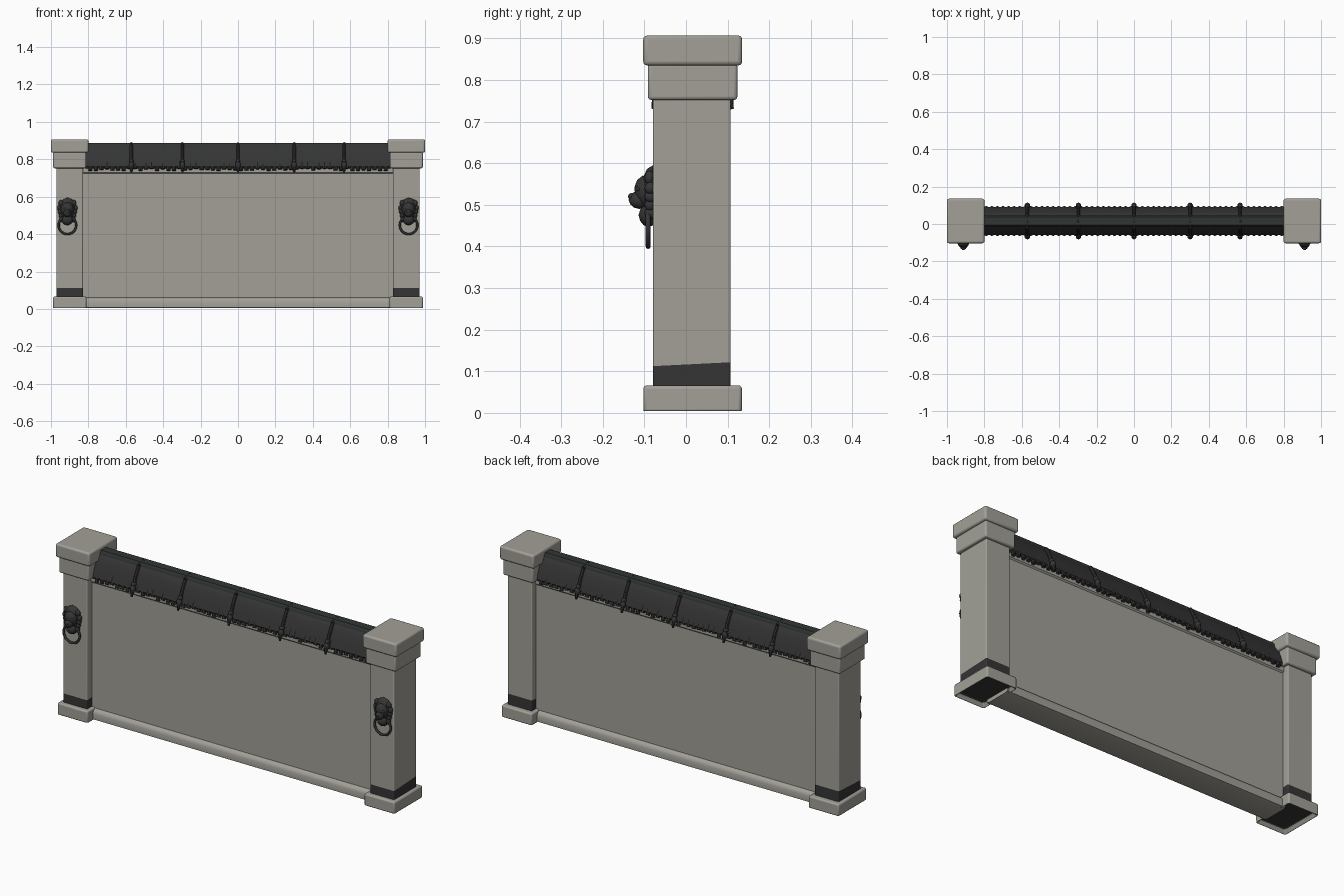
import bpy, bmesh, math, random
from mathutils import Matrix, Vector

random.seed(4)
if "Cube" in bpy.data.objects:
    bpy.data.objects.remove(bpy.data.objects["Cube"], do_unlink=True)

CY = 0.016  # depth centre line of wall and pillars


def material(name, rgb):
    m = bpy.data.materials.new(name)
    m.use_nodes = True
    m.diffuse_color = (*rgb, 1)
    m.node_tree.nodes["Principled BSDF"].inputs["Base Color"].default_value = (*rgb, 1)
    return m


STONE = material("warm grey stone", (0.36, 0.35, 0.31))
DARK = material("charcoal", (0.035, 0.035, 0.035))
RIDGE = material("dark green grey", (0.03, 0.036, 0.033))


def finish(name, bm, mats, bevel=0, smooth=True):
    bmesh.ops.recalc_face_normals(bm, faces=bm.faces)
    me = bpy.data.meshes.new(name)
    bm.to_mesh(me)
    bm.free()
    ob = bpy.data.objects.new(name, me)
    bpy.context.collection.objects.link(ob)
    for m in mats:
        me.materials.append(m)
    if bevel:
        b = ob.modifiers.new("soft edges", "BEVEL")
        b.width, b.segments, b.limit_method = bevel, 3, "ANGLE"
    if smooth:
        bpy.ops.object.select_all(action="DESELECT")
        bpy.context.view_layer.objects.active = ob
        ob.select_set(True)
        bpy.ops.object.shade_smooth_by_angle(angle=math.radians(40))
    return ob


def box_mesh(x, y, z, sx, sy, z1):
    bm = bmesh.new()
    mat = Matrix.Translation((x, y, (z + z1) / 2)) @ Matrix.Diagonal((sx, sy, z1 - z, 1))
    bmesh.ops.create_cube(bm, size=1, matrix=mat)
    return bm


def add_extrusion(bm, half, x0, x1):
    # symmetric (offset, height) profile swept along x
    pts = half + [(-o, z) for o, z in reversed(half)]
    face = bm.faces.new([bm.verts.new((x0, CY + o, z)) for o, z in pts])
    res = bmesh.ops.extrude_face_region(bm, geom=[face])
    verts = [g for g in res["geom"] if isinstance(g, bmesh.types.BMVert)]
    bmesh.ops.translate(bm, vec=(x1 - x0, 0, 0), verts=verts)
    bm.faces.ensure_lookup_table()


def add_ball(bm, pos, size, tilt=0):
    mat = Matrix.Translation(pos) @ Matrix.Rotation(tilt, 4, "X") @ Matrix.Diagonal((*size, 1))
    bmesh.ops.create_icosphere(bm, subdivisions=2, radius=1, matrix=mat)


def add_rod(bm, a, b, r0, r1, sides=8):
    a, b = Vector(a), Vector(b)
    d = b - a
    mat = Matrix.Translation((a + b) / 2) @ d.to_track_quat("Z", "Y").to_matrix().to_4x4()
    bmesh.ops.create_cone(bm, cap_ends=True, segments=sides, radius1=r0, radius2=r1,
                          depth=d.length, matrix=mat)


# Pillars
for side, tag in ((1, "left"), (-1, "right")):
    x = side * 0.9
    finish(tag + "_pillar_cap", box_mesh(x, CY, 0.835, 0.2, 0.238, 0.907), [STONE], 0.01)
    finish(tag + "_pillar_neck", box_mesh(x, CY, 0.752, 0.176, 0.215, 0.84), [STONE], 0.008)

    # Shaft with a dark painted foot
    bm = box_mesh(x, 0.014, 0.04, 0.142, 0.187, 0.78)
    bmesh.ops.bisect_plane(bm, geom=bm.verts[:] + bm.edges[:] + bm.faces[:],
                           plane_co=(x, 0.014, 0.117), plane_no=(0, -0.05, 1))
    for f in bm.faces:
        if f.calc_center_median().z < 0.117:
            f.material_index = 1
    finish(tag + "_pillar_shaft", bm, [STONE, DARK], 0.005)

    # Base with a hollow underside
    bm = box_mesh(x, CY, 0, 0.178, 0.237, 0.066)
    bottom = min(bm.faces, key=lambda f: f.calc_center_median().z)
    bmesh.ops.inset_region(bm, faces=[bottom], thickness=0.022)
    bmesh.ops.translate(bm, vec=(0, 0, 0.025), verts=bottom.verts)
    bottom.material_index = 1
    finish(tag + "_pillar_base", bm, [STONE, DARK], 0.008)

    # Lion head knocker: mane, brow, muzzle, nose, jaw and ears
    bm = bmesh.new()
    lx = side * 0.912
    add_ball(bm, (lx, -0.08, 0.535), (0.05, 0.028, 0.06))
    add_ball(bm, (lx, -0.092, 0.53), (0.036, 0.032, 0.042), 0.3)
    add_ball(bm, (lx, -0.112, 0.512), (0.022, 0.026, 0.022))
    add_ball(bm, (lx, -0.128, 0.52), (0.011, 0.012, 0.009))
    add_ball(bm, (lx, -0.09, 0.475), (0.03, 0.024, 0.028))
    for e in (-1, 1):
        add_ball(bm, (lx + e * 0.034, -0.088, 0.565), (0.014, 0.012, 0.018))
        add_ball(bm, (lx + e * 0.016, -0.112, 0.538), (0.011, 0.01, 0.007))
        for k in range(4):
            add_ball(bm, (lx + e * (0.044 - k * 0.004), -0.085, 0.54 - k * 0.02),
                     (0.011, 0.015, 0.015))
    finish(tag + "_lion_head", bm, [DARK])

    # Knocker ring
    bpy.ops.mesh.primitive_torus_add(location=(lx, -0.091, 0.447), rotation=(math.pi / 2, 0, 0),
                                     major_radius=0.047, minor_radius=0.006,
                                     major_segments=32, minor_segments=8)
    ring = bpy.context.object
    ring.name = tag + "_knocker_ring"
    ring.data.materials.append(DARK)
    bpy.ops.object.shade_smooth()

# Wall panel with skirting and a thin top moulding
bm = bmesh.new()
add_extrusion(bm, [(0.055, 0.05), (0.055, 0.723), (0.062, 0.73), (0.062, 0.775)], -0.84, 0.84)
finish("wall_panel", bm, [STONE])
bm = bmesh.new()
add_extrusion(bm, [(0.055, 0.004), (0.072, 0.008), (0.074, 0.04), (0.068, 0.053), (0.054, 0.062)],
              -0.83, 0.83)
finish("wall_skirting", bm, [STONE])

# Roof
roof_half = [(0.066, 0.752), (0.074, 0.762), (0.062, 0.8), (0.046, 0.84), (0.03, 0.868), (0.02, 0.875)]
bm = bmesh.new()
add_extrusion(bm, roof_half, -0.815, 0.815)
finish("roof", bm, [DARK])
bm = bmesh.new()
add_extrusion(bm, [(0.03, 0.85), (0.03, 0.877), (0.022, 0.888)], -0.815, 0.815)
finish("roof_ridge", bm, [RIDGE])

# Ragged row of tile ends along each eave
COUNT = 54
for s, tag in ((-1, "front"), (1, "back")):
    bm = bmesh.new()
    for i in range(COUNT):
        x = -0.79 + 1.58 * i / (COUNT - 1)
        top = random.uniform(0.785, 0.82)
        low = random.uniform(0.738, 0.752)
        add_rod(bm, (x, CY + s * 0.07, low), (x, CY + s * (0.07 - (top - 0.76) * 0.38), top),
                0.011, 0.006)
    finish(tag + "_eave_tiles", bm, [DARK])

# Ribs over the roof, with finials at both ends
for i, x in enumerate((-0.57, -0.297, 0, 0.3, 0.567)):
    bm = bmesh.new()
    for s in (-1, 1):
        path = [(x, CY + s * o, z) for o, z in ((0, 0.883), (0.034, 0.872), (0.06, 0.825), (0.082, 0.77))]
        for a, b in zip(path, path[1:]):
            add_rod(bm, a, b, 0.009, 0.009)
        add_ball(bm, (x, CY + s * 0.084, 0.768), (0.015, 0.014, 0.02))
        add_rod(bm, (x, CY + s * 0.085, 0.765), (x, CY + s * 0.094, 0.73), 0.013, 0.005)
        add_ball(bm, (x, CY + s * 0.074, 0.79), (0.012, 0.016, 0.012))
    finish("roof_rib_%d" % (i + 1), bm, [DARK])
